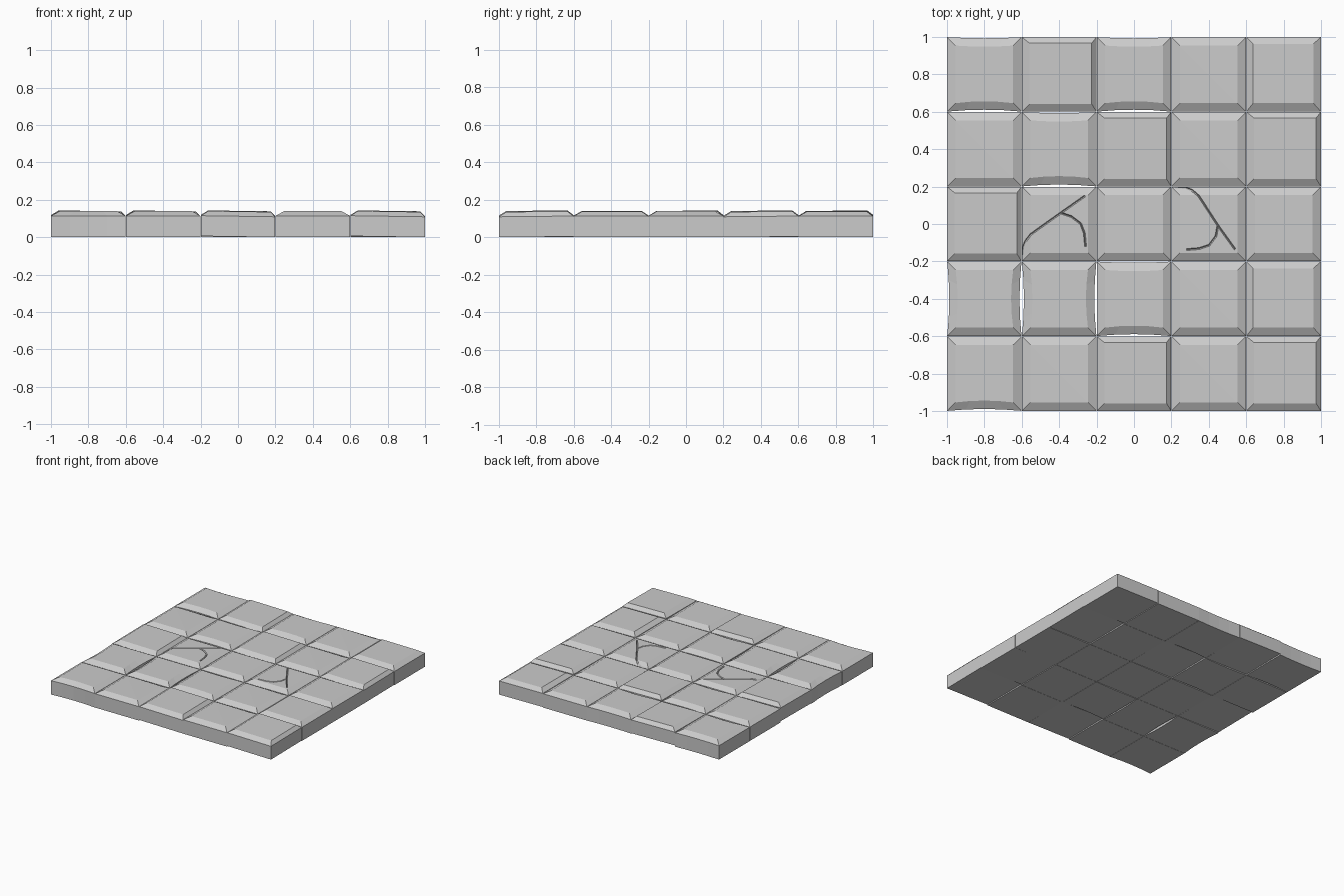
import bpy, bmesh, math
from mathutils import Vector

if "Cube" in bpy.data.objects:
    bpy.data.objects.remove(bpy.data.objects["Cube"])

HALF, RIM, TOP = 0.2, 0.114, 0.139


def make_object(name, bm):
    bmesh.ops.recalc_face_normals(bm, faces=bm.faces)
    mesh = bpy.data.meshes.new(name)
    bm.to_mesh(mesh)
    bm.free()
    ob = bpy.data.objects.new(name, mesh)
    bpy.context.collection.objects.link(ob)
    return ob


def loft(bm, rings, close_path_ends=True):
    loops = [[bm.verts.new(p) for p in ring] for ring in rings]
    n = len(loops[0])
    for a, b in zip(loops, loops[1:]):
        for i in range(n):
            j = (i + 1) % n
            bm.faces.new((a[i], a[j], b[j], b[i]))
    if close_path_ends:
        bm.faces.new(loops[0][::-1])
        bm.faces.new(loops[-1])


# One bevelled stone: bows = hollowing of the bottom, right, top, left sides
def tile(name, cx, cy, bows=(0, 0, 0, 0), insets=(.045,) * 4, tilt=(0, 0), warp=0):
    normals = [Vector((0, -1)), Vector((1, 0)), Vector((0, 1)), Vector((-1, 0))]
    bowed = any(bows)
    steps = (-1, -.5, 0, .5) if bowed else (-1,)

    def ring(inset, z):
        pts = []
        lo_x, hi_x = -HALF + .001 + inset[3], HALF - .001 - inset[1]
        lo_y, hi_y = -HALF + .001 + inset[0], HALF - .001 - inset[2]
        for side, nrm in enumerate(normals):
            tangent = Vector((-nrm.y, nrm.x))
            for t in steps:
                u = nrm + tangent * t
                p = Vector(((lo_x + hi_x) / 2 + u.x * (hi_x - lo_x) / 2,
                            (lo_y + hi_y) / 2 + u.y * (hi_y - lo_y) / 2))
                p -= nrm * bows[side] * (1 - t * t)
                dz = p.x / HALF * tilt[0] + p.y / HALF * tilt[1]
                if z == TOP and warp and p.x * warp > 0 and p.y > 0:
                    dz -= .004
                base = abs(tilt[0]) + abs(tilt[1]) if z == 0 else 0
                pts.append((cx + p.x, cy + p.y, max(0, z + dz + base + .003)))
        return pts

    bm = bmesh.new()
    loft(bm, [ring((0,) * 4, 0), ring((0,) * 4, RIM), ring(insets, TOP)])
    if warp:
        top = max(bm.faces, key=lambda f: f.calc_center_median().z)
        bmesh.ops.triangulate(bm, faces=[top])
    return make_object(name, bm)


# Layout from back row to front row:
# V hollow front/back, H hollow left/right, F hollow front, B warped, C tilted, P plain
LAYOUT = ["VCVBD",
          "BVCBC",
          "CPPPP",
          "HHVBD",
          "FBCBC"]
STYLES = {
    "V": dict(bows=(.01, 0, .006, 0)),
    "H": dict(bows=(0, .011, 0, .011)),
    "F": dict(bows=(.01, 0, 0, 0)),
    "B": dict(warp=1),
    "C": dict(insets=(.04, .025, .032, .04), tilt=(-.003, .002)),
    "D": dict(insets=(.045, .04, .036, .036), tilt=(-.002, 0)),
    "P": dict(),
}
tiles = {}
for r, row in enumerate(LAYOUT):
    for c, kind in enumerate(row):
        tiles[r, c] = tile(f"stone_tile_{r}_{c}", (c - 2) * .4, (2 - r) * .4, **STYLES[kind])


# V-shaped groove cutter that follows the stone's surface
def crack(stone, name, cx, path, width=.007, depth=.012):
    pts = [Vector(p) for p in path]
    rings = []
    for i, p in enumerate(pts):
        d = (pts[min(i + 1, len(pts) - 1)] - pts[max(i - 1, 0)]).normalized()
        side = Vector((-d.y, d.x)) * width
        edge = max(0, HALF - max(abs(p.x - cx), abs(p.y)))
        z = min(TOP, RIM + edge * (TOP - RIM) / .045) + .003
        up = .012
        k = side * (1 + up / depth)
        rings.append([(p.x + k.x, p.y + k.y, z + up), (p.x - k.x, p.y - k.y, z + up),
                      (p.x, p.y, z - depth)])
    bm = bmesh.new()
    loft(bm, rings)
    cutter = make_object(name, bm)
    cutter.hide_render = True
    cutter.hide_viewport = True
    mod = stone.modifiers.new(name, "BOOLEAN")
    mod.operation = "DIFFERENCE"
    mod.solver = "EXACT"
    mod.object = cutter


# Forked cracks in the two middle stones
crack(tiles[2, 1], "left_crack_main_cutter", -.4,
      [(-.262, .15), (-.39, .06), (-.50, -.018), (-.555, -.058), (-.58, -.09), (-.594, -.125), (-.597, -.165)])
crack(tiles[2, 1], "left_crack_branch_cutter", -.4,
      [(-.388, .058), (-.335, .04), (-.285, .002), (-.265, -.05), (-.259, -.12)])
crack(tiles[2, 3], "right_crack_main_cutter", .4,
      [(.54, -.135), (.45, -.01), (.372, .11), (.342, .155), (.31, .182), (.275, .195), (.22, .197)])
crack(tiles[2, 3], "right_crack_branch_cutter", .4,
      [(.448, -.012), (.438, -.065), (.402, -.113), (.35, -.131), (.28, -.137)])

# Settle the floor on the ground
low = min((v.co.z for t in tiles.values() for v in t.data.vertices))
for t in tiles.values():
    for v in t.data.vertices:
        v.co.z -= low
